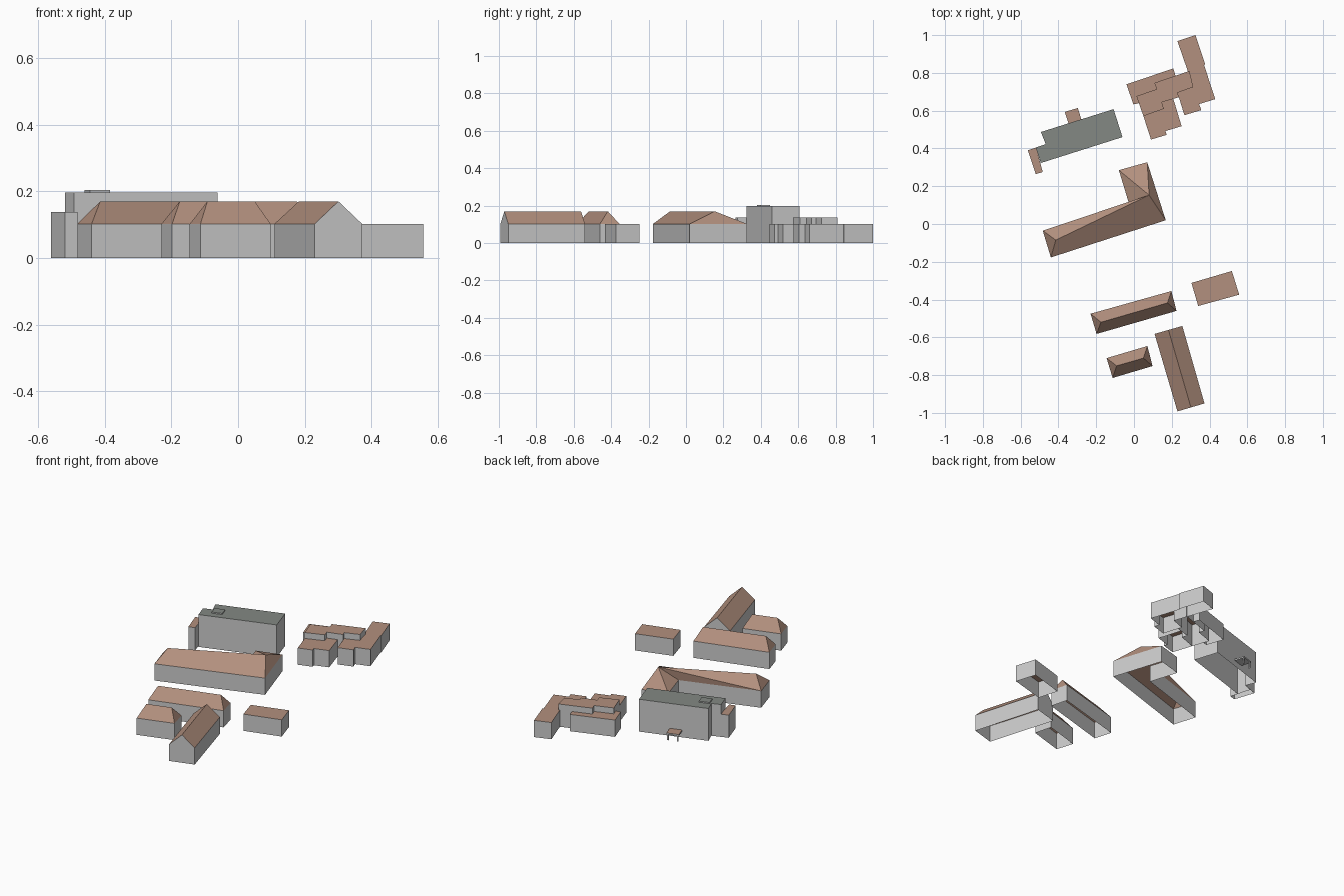
import bpy
import math

if "Cube" in bpy.data.objects:
    bpy.data.objects.remove(bpy.data.objects["Cube"])

EAVE, RIDGE = 0.102, 0.17


def material(name, rgb):
    m = bpy.data.materials.new(name)
    m.diffuse_color = (*rgb, 1)
    m.use_nodes = True
    m.node_tree.nodes["Principled BSDF"].inputs["Base Color"].default_value = m.diffuse_color
    return m


TILE = material("clay_roof", (0.45, 0.28, 0.21))
FELT = material("grey_roof", (0.23, 0.25, 0.23))


def mesh(name, verts, faces, mat=None):
    me = bpy.data.meshes.new(name)
    me.from_pydata(verts, [], faces)
    ob = bpy.data.objects.new(name, me)
    bpy.context.collection.objects.link(ob)
    if mat:
        me.materials.append(mat)
    return ob


def ccw(pts):
    area = sum(a[0] * b[1] - b[0] * a[1] for a, b in zip(pts, pts[1:] + pts[:1]))
    return pts if area > 0 else pts[::-1]


def walls(name, pts, top, base=0):
    """Ring of upright walls, open below, around a footprint."""
    pts = ccw(pts)
    n = len(pts)
    verts = [(x, y, base) for x, y in pts] + [(x, y, top) for x, y in pts]
    mesh(name + "_walls", verts,
         [(i, (i + 1) % n, n + (i + 1) % n, n + i) for i in range(n)])


def flat_block(name, pts, top, mat=TILE, base=0):
    pts = ccw(pts)
    walls(name, pts, top, base)
    mesh(name + "_roof", [(x, y, top) for x, y in pts], [tuple(range(len(pts)))], mat)


def roofed(name, pts, ridge, faces):
    """Walls plus pitched roof; face indices run over eaves then ridge points."""
    walls(name, pts, EAVE)
    verts = [(x, y, EAVE) for x, y in pts] + [(x, y, RIDGE) for x, y in ridge]
    mesh(name + "_roof", verts, faces, TILE)


def rect(cx, cy, a, b, deg):
    c, s = math.cos(math.radians(deg)), math.sin(math.radians(deg))
    return [(cx + i * a * c - j * b * s, cy + i * a * s + j * b * c)
            for i, j in ((-1, -1), (1, -1), (1, 1), (-1, 1))]


# Tall flat-roofed hall with roof hatch and side annex
flat_block("hall", [(-.493, .323), (-.061, .46), (-.108, .608), (-.493, .487),
                    (-.467, .423), (-.52, .405)], .197, FELT)
flat_block("roof_hatch", rect(-.423, .415, .031, .027, 17.5), .204, FELT, .197)
flat_block("annex", [(-.562, .39), (-.52, .264), (-.483, .275), (-.518, .405)], .138)

# Entrance canopy on two posts
canopy = [(-.346, .53), (-.277, .55), (-.298, .614), (-.367, .593)]
flat_block("canopy", canopy, .045, TILE, .036)
mesh("canopy_underside", [(x, y, .036) for x, y in canopy], [(3, 2, 1, 0)])
for i, (x, y) in enumerate([(-.357, .589), (-.302, .606)]):
    walls(f"canopy_post_{i}", rect(x, y, .004, .004, 17.5), .036)

# Stepped complex: raised centre, low blocks around it
flat_block("complex_centre", [(.013, .677), (.12, .714), (.108, .747), (.293, .81),
                              (.314, .725), (.23, .695), (.238, .671), (.147, .645),
                              (.158, .61), (.05, .571)], .138)
flat_block("complex_west", [(-.04, .74), (.208, .823), (.22, .785), (.108, .747),
                            (.12, .714), (.013, .677), (.026, .64), (-.003, .633)], EAVE)
flat_block("complex_south", [(.05, .571), (.158, .61), (.147, .645), (.208, .663),
                             (.252, .518), (.167, .492), (.173, .472), (.09, .447)], EAVE)
flat_block("complex_east", [(.23, .968), (.325, 1.0), (.377, .845), (.371, .842),
                            (.43, .661), (.345, .635), (.356, .603), (.267, .576),
                            (.23, .695), (.314, .725)], EAVE)

# L-shaped main house with hipped roof
roofed("main_house", [(-.44, -.177), (.168, .02), (.07, .327), (-.08, .285),
                      (-.027, .11), (-.483, -.035)],
       [(-.414, -.085), (.08, .153)],
       [(0, 1, 7, 6), (1, 2, 7), (2, 3, 7), (3, 4, 7), (4, 5, 7), (5, 6, 7), (5, 0, 6)])

# Hipped houses
HIP = [(0, 1, 5, 4), (1, 2, 5), (2, 3, 4, 5), (3, 0, 4)]
roofed("long_house", [(-.198, -.582), (.225, -.46), (.198, -.355), (-.23, -.475)],
       [(-.175, -.52), (.177, -.418)], HIP)
roofed("small_house", [(-.113, -.815), (.098, -.752), (.071, -.646), (-.145, -.71)],
       [(-.092, -.751), (.05, -.71)], HIP)

# Gabled barn with triangular end walls
barn = [(.23, -.992), (.373, -.95), (.256, -.54), (.109, -.582)]
ridge = [(.3015, -.971), (.1825, -.561)]
roofed("barn", barn, ridge, [(1, 2, 5, 4), (3, 0, 4, 5)])
for name, a, b, r in (("front", barn[0], barn[1], ridge[0]),
                      ("back", barn[2], barn[3], ridge[1])):
    mesh(f"barn_{name}_gable", [(*a, EAVE), (*b, EAVE), (*r, RIDGE)], [(0, 1, 2)])

# Flat-roofed garage
flat_block("garage", [(.34, -.434), (.557, -.374), (.518, -.249), (.304, -.312)], EAVE)
